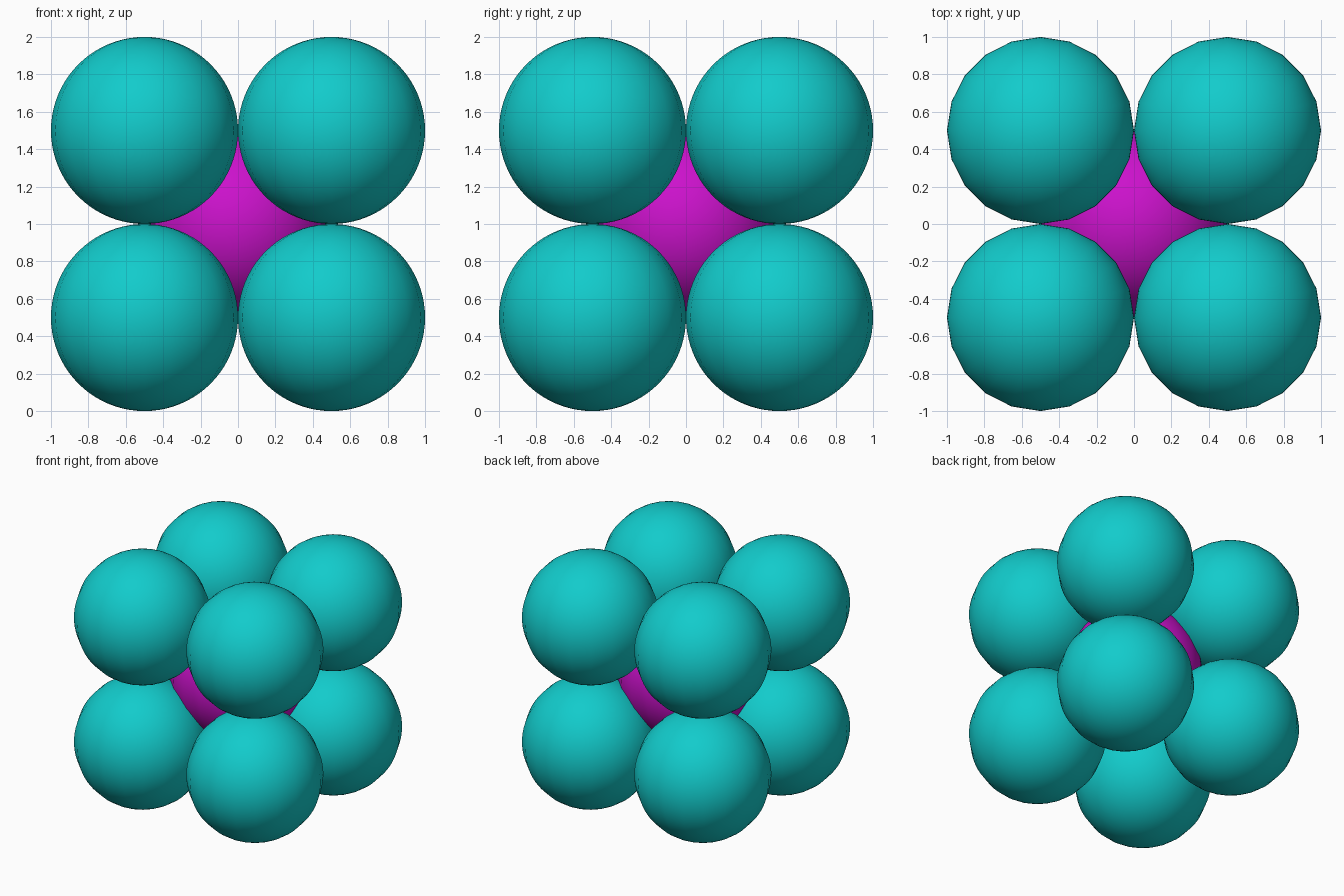
import bpy
from itertools import product

cube = bpy.data.objects.get("Cube")
if cube:
    bpy.data.objects.remove(cube, do_unlink=True)

RADIUS = 0.5


def make_material(name, rgb):
    mat = bpy.data.materials.new(name)
    mat.use_nodes = True
    color = (*rgb, 1.0)
    mat.diffuse_color = color
    mat.node_tree.nodes["Principled BSDF"].inputs["Base Color"].default_value = color
    return mat


def add_ball(name, location, mat):
    bpy.ops.mesh.primitive_uv_sphere_add(
        segments=20, ring_count=40, radius=RADIUS, location=location)
    ball = bpy.context.object
    ball.name = name
    ball.data.materials.append(mat)
    bpy.ops.object.shade_smooth()


teal = make_material("teal", (0.006, 0.6, 0.6))
magenta = make_material("magenta", (0.6, 0.006, 0.6))

# Centre ball, partly sunk into its neighbours
add_ball("centre_ball", (0, 0, 1), magenta)

# Eight touching balls on the corners of a cube
for x, y, z in product((-1, 1), repeat=3):
    name = "_".join((
        "top" if z > 0 else "bottom",
        "back" if y > 0 else "front",
        "left" if x > 0 else "right",
        "ball"))
    add_ball(name, (x * RADIUS, y * RADIUS, 1 + z * RADIUS), teal)
